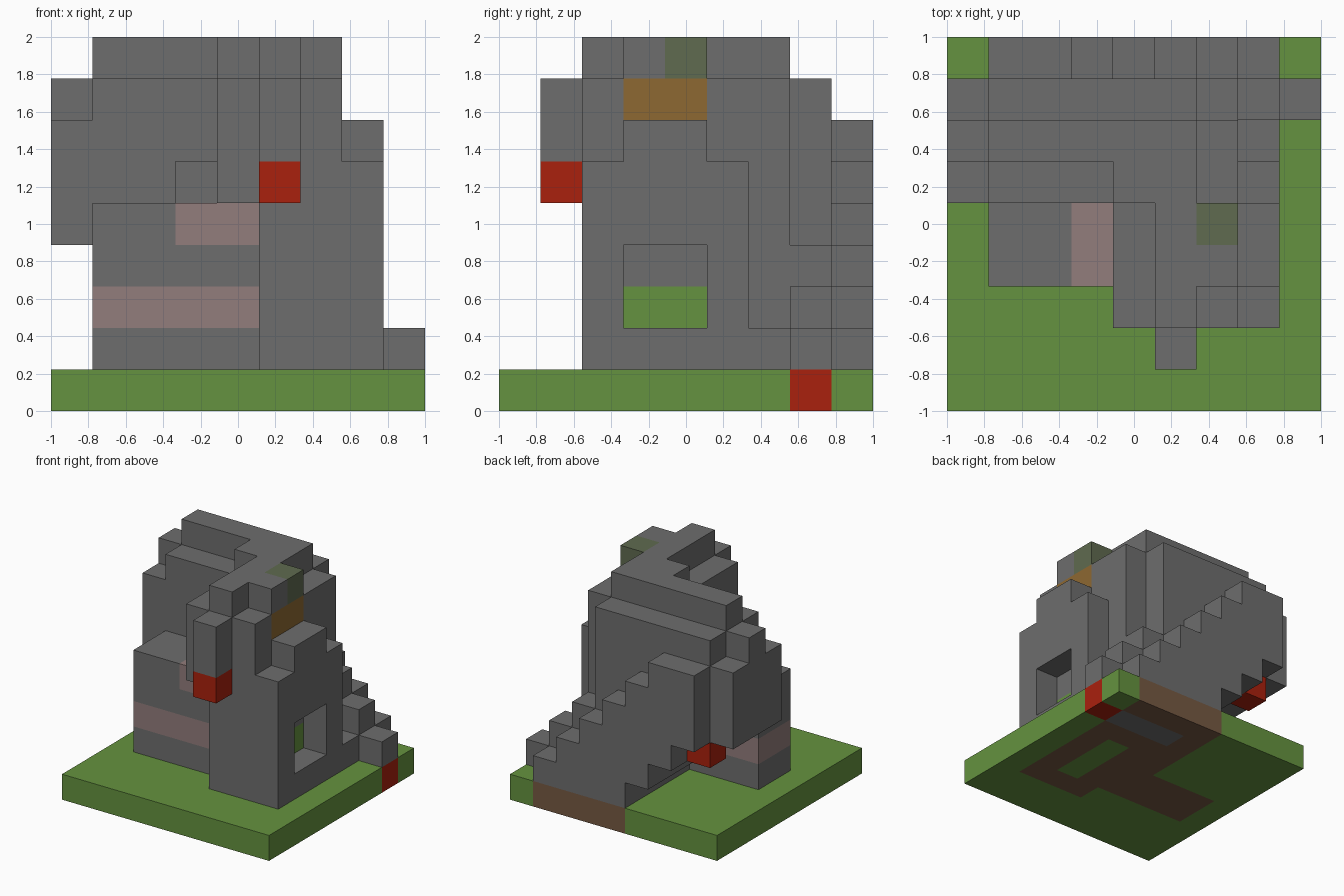
import bpy
from mathutils import Vector

cube = bpy.data.objects.get("Cube")
if cube:
    bpy.data.objects.remove(cube, do_unlink=True)

N = 9            # cells per side
CELL = 2 / N     # cell size


def make_material(name, rgb):
    mat = bpy.data.materials.new(name)
    mat.use_nodes = True
    colour = (*rgb, 1)
    mat.diffuse_color = colour
    bsdf = mat.node_tree.nodes["Principled BSDF"]
    bsdf.inputs["Base Color"].default_value = colour
    bsdf.inputs["Roughness"].default_value = 0.9
    return mat


MATERIALS = {name: make_material(name, rgb) for name, rgb in {
    "stone_grey": (.155, .155, .155),
    "grass_green": (.13, .29, .05),
    "earth_brown": (.18, .10, .055),
    "lantern_red": (.40, .015, .004),
    "brick_pink": (.29, .205, .20),
    "moss_olive": (.115, .145, .08),
    "wood_ochre": (.27, .14, .032),
}.items()}

cells = {}       # (x, y, z) -> (part, material name)


def fill(part, material, xs, ys, zs):
    """Fill a box of cells; a later box replaces an earlier one."""
    for x in range(*xs):
        for y in range(*ys):
            for z in range(*zs):
                cells[x, y, z] = (part, material)


def carve(xs, ys, zs):
    for x in range(*xs):
        for y in range(*ys):
            for z in range(*zs):
                cells.pop((x, y, z), None)


GREY, GREEN, BROWN = "stone_grey", "grass_green", "earth_brown"
RED, PINK = "lantern_red", "brick_pink"

# Ground slab with the earth footprint of the house
fill("ground", GREEN, (0, 9), (0, 9), (0, 1))
fill("foundation", BROWN, (4, 8), (3, 9), (0, 1))
fill("foundation", BROWN, (5, 8), (2, 3), (0, 1))
fill("foundation", BROWN, (1, 4), (3, 5), (0, 1))
fill("ground", GREEN, (6, 7), (3, 6), (0, 1))
fill("foundation", GREY, (5, 8), (7, 8), (0, 1))

# Low side wing with its brick band and brick ledge
fill("side_wing", GREY, (1, 5), (3, 5), (1, 5))
fill("side_wing", PINK, (1, 5), (3, 5), (2, 3))
fill("side_wing", PINK, (3, 5), (3, 5), (4, 5))

# Main tower, its upper storey and the side bay
fill("tower", GREY, (5, 8), (2, 6), (1, 6))
fill("tower", GREY, (4, 7), (5, 7), (1, 8))
fill("tower", GREY, (7, 8), (6, 7), (1, 2))
fill("upper_storey", GREY, (4, 7), (2, 6), (5, 8))
fill("side_bay", GREY, (7, 8), (3, 5), (6, 7))

# Window recess with a planted sill
carve((7, 8), (3, 5), (2, 4))
fill("window_planter", GREEN, (6, 7), (3, 5), (2, 3))

# Raised slab on the far side, its underside stepping up
for x in range(1, 4):
    fill("stepped_roof", GREY, (x, x + 1), (5, 8), (5 - x, 8))
carve((3, 4), (5, 6), (5, 6))
fill("roof_end", GREY, (0, 1), (5, 8), (4, 7))
fill("roof_end", GREY, (0, 1), (6, 7), (7, 8))

# Rear roof layer and the stepped buttress going down to the ground
fill("rear_roof", GREY, (4, 6), (7, 8), (1, 8))
for x in range(6, 9):
    fill("rear_steps", GREY, (x, x + 1), (7, 8), (1, 10 - x))
for x in range(1, 8):
    fill("rear_stair", GREY, (x, x + 1), (8, 9), (max(1, 5 - x), min(7, 9 - x)))

# Ridges along and across, and the dormer
fill("long_ridge", GREY, (1, 6), (6, 7), (8, 9))
fill("cross_ridge", GREY, (5, 6), (2, 6), (8, 9))
fill("cross_ridge", GREY, (4, 5), (5, 6), (8, 9))
fill("dormer", "wood_ochre", (6, 7), (3, 5), (7, 8))
fill("dormer", GREY, (6, 7), (3, 4), (8, 9))
fill("dormer", "moss_olive", (6, 7), (4, 5), (8, 9))

# Front beam and the three red lanterns
fill("front_beam", GREY, (5, 6), (1, 2), (6, 8))
fill("front_lantern", RED, (5, 6), (1, 2), (5, 6))
fill("rear_lantern", RED, (1, 2), (7, 8), (3, 4))
fill("ground_lantern", RED, (8, 9), (7, 8), (0, 1))


def skin(part):
    """Build the outer faces of one part as a mesh object."""
    verts, faces, slots = {}, [], []
    used = []
    for cell, (owner, material) in cells.items():
        if owner != part:
            continue
        if material not in used:
            used.append(material)
        for axis in range(3):
            for side in (0, 1):
                beside = list(cell)
                beside[axis] += 2 * side - 1
                if tuple(beside) in cells:
                    continue
                u, v = (axis + 1) % 3, (axis + 2) % 3
                loop = []
                for du, dv in ((0, 0), (1, 0), (1, 1), (0, 1)):
                    corner = list(cell)
                    corner[axis] += side
                    corner[u] += du
                    corner[v] += dv
                    loop.append(verts.setdefault(tuple(corner), len(verts)))
                faces.append(loop if side else loop[::-1])
                slots.append(used.index(material))
    centre = Vector((N / 2, N / 2, 0))
    mesh = bpy.data.meshes.new(part)
    mesh.from_pydata([(Vector(c) - centre) * CELL for c in verts], [], faces)
    for material in used:
        mesh.materials.append(MATERIALS[material])
    for poly, slot in zip(mesh.polygons, slots):
        poly.material_index = slot
    mesh.update()
    bpy.context.scene.collection.objects.link(bpy.data.objects.new(part, mesh))


for part in dict.fromkeys(owner for owner, _ in cells.values()):
    skin(part)
